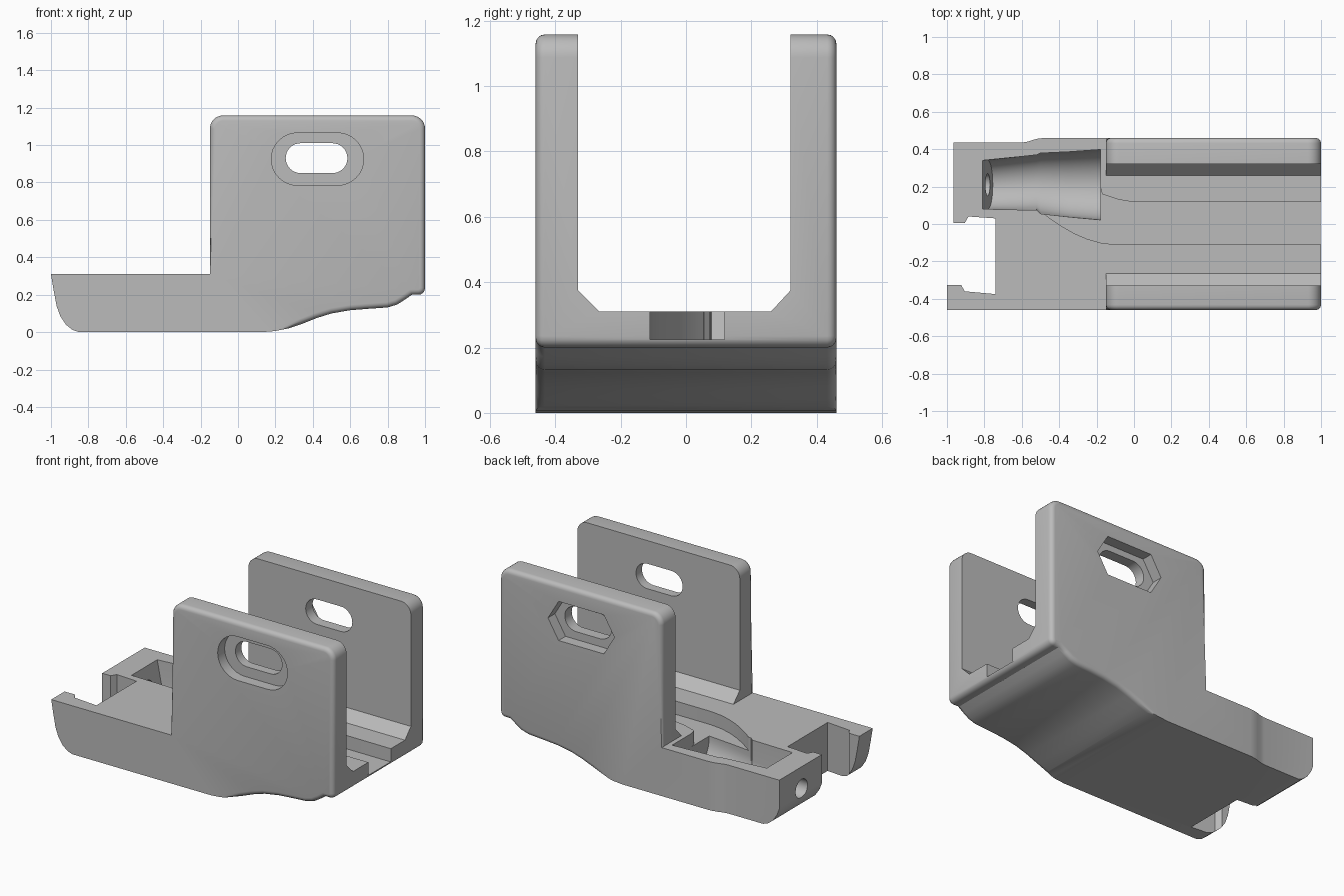
import bpy, bmesh, math
from mathutils import Vector

if "Cube" in bpy.data.objects:
    bpy.data.objects.remove(bpy.data.objects["Cube"])

grey = bpy.data.materials.new("warm_grey")
grey.diffuse_color = (0.5, 0.5, 0.5, 1)
grey.use_nodes = True
grey.node_tree.nodes["Principled BSDF"].inputs["Base Color"].default_value = grey.diffuse_color


def loft(name, rings):
    """Closed solid through a row of equal-sized rings."""
    bm = bmesh.new()
    rows = [[bm.verts.new(p) for p in ring] for ring in rings]
    n = len(rows[0])
    for a, b in zip(rows, rows[1:]):
        for i in range(n):
            bm.faces.new((a[i], a[(i + 1) % n], b[(i + 1) % n], b[i]))
    bm.faces.new(rows[0])
    bm.faces.new(rows[-1])
    bmesh.ops.recalc_face_normals(bm, faces=bm.faces)
    me = bpy.data.meshes.new(name)
    bm.to_mesh(me)
    bm.free()
    ob = bpy.data.objects.new(name, me)
    bpy.context.collection.objects.link(ob)
    me.materials.append(grey)
    return ob


def prism(name, pts, axis, lo, hi):
    """Extrude a 2D outline along an axis."""
    put = {"x": lambda p, d: (d, p[0], p[1]),
           "y": lambda p, d: (p[0], d, p[1]),
           "z": lambda p, d: (p[0], p[1], d)}[axis]
    return loft(name, [[put(p, d) for p in pts] for d in (lo, hi)])


def arc(cx, cz, r, a0, a1, n=8):
    return [(cx + r * math.cos(math.radians(a0 + (a1 - a0) * i / n)),
             cz + r * math.sin(math.radians(a0 + (a1 - a0) * i / n))) for i in range(n + 1)]


def slot(cx, cz, half, r):
    return arc(cx + half - r, cz, r, -90, 90, 16) + arc(cx - half + r, cz, r, 90, 270, 16)


def cut(target, cutter):
    mod = target.modifiers.new("cut", "BOOLEAN")
    mod.operation, mod.solver, mod.object = "DIFFERENCE", "EXACT", cutter
    bpy.context.view_layer.objects.active = target
    bpy.ops.object.modifier_apply(modifier=mod.name)
    bpy.data.objects.remove(cutter)


# Body: side outline with curved underside and tall rear section
outline = ([(-1, 0.31), (-0.985, 0.22), (-0.97, 0.14), (-0.95, 0.085), (-0.92, 0.04),
            (-0.885, 0.012), (-0.85, 0), (0.13, 0), (0.2, 0.006), (0.27, 0.02), (0.34, 0.043),
            (0.42, 0.075), (0.5, 0.1), (0.6, 0.117), (0.7, 0.125), (0.8, 0.132), (0.85, 0.147),
            (0.89, 0.172), (0.93, 0.2)]
           + arc(0.965, 0.235, 0.035, -90, 0, 4) + arc(0.93, 1.088, 0.07, 0, 90)
           + arc(-0.08, 1.088, 0.07, 90, 180) + [(-0.15, 0.31)])
body = prism("bracket_body", outline, "y", -0.46, 0.46)

# Rounded outer rims
bm = bmesh.new()
bm.from_mesh(body.data)
rim = [e for e in bm.edges
       if abs(e.verts[0].co.y - e.verts[1].co.y) < 1e-4
       and (max(v.co.z for v in e.verts) > 0.9 or min(v.co.x for v in e.verts) > 0.25)]
bmesh.ops.bevel(bm, geom=rim, offset=0.028, segments=4, profile=0.5, affect="EDGES")
bm.to_mesh(body.data)
bm.free()

# Gap between the two upright cheeks, with chamfered feet
cut(body, prism("cheek_gap", [(-0.33, 1.3), (-0.33, 0.375), (-0.265, 0.31), (0.26, 0.31),
                              (0.32, 0.375), (0.32, 1.3)], "x", -0.3, 1.2))

# Oblong bolt slots, front recess and rear six-sided recess
cut(body, prism("bolt_slot", slot(0.42, 0.93, 0.165, 0.08), "y", -0.6, 0.6))
cut(body, prism("front_recess", slot(0.425, 0.925, 0.247, 0.14), "y", -0.6, -0.39))
hexagon = [(0.42 + sx * x, 0.925 + z) for sx, x, z in
           ((1, 0.235, 0), (1, 0.16, 0.125), (-1, 0.16, 0.125),
            (-1, 0.235, 0), (-1, 0.16, -0.125), (1, 0.16, -0.125))]
cut(body, prism("rear_recess", hexagon, "y", 0.39, 0.6))

# Notch between the two arms, with small lips at its mouth
cut(body, prism("arm_notch", [(-1.1, -0.325), (-0.925, -0.325), (-0.905, -0.36), (-0.74, -0.375),
                              (-0.74, 0.03), (-0.885, 0.04), (-0.905, 0.005), (-1.1, 0.005)],
                "z", -0.1, 0.5))

# Rear arm is slightly shorter and slimmer
cut(body, prism("arm_tip_trim", [(-1.1, -0.1), (-0.965, -0.1), (-0.965, 0.5), (-1.1, 0.5)],
                "z", -0.1, 0.5))
cut(body, prism("arm_side_trim", [(-1.1, 0.435), (-0.6, 0.435), (-0.57, 0.44), (-0.54, 0.45),
                                  (-0.51, 0.457), (-0.47, 0.461), (-0.47, 0.6), (-1.1, 0.6)],
                "z", -0.1, 0.5))

# Flat channel sweeping into the socket
cut(body, prism("channel", [(1.1, -0.11), (1.1, 0.117), (-0.02, 0.12), (-0.08, 0.13), (-0.17, 0.16),
                            (-0.185, 0.22), (-0.49, 0.22), (-0.5, 0.07), (-0.45, 0.03),
                            (-0.39, -0.01), (-0.32, -0.05), (-0.25, -0.08), (-0.18, -0.1),
                            (-0.1, -0.11)], "z", 0.225, 0.45))


# Round-bottomed socket, narrow then flared
def u_ring(x, y, z, r, lean=0):
    pts = [(y - r, 0.36)] + arc(y, z, r, 180, 360, 20) + [(y + r, 0.36)]
    return [(x + lean * (0.31 - pz), py, pz) for py, pz in pts]


cut(body, loft("socket", [u_ring(-0.81, 0.21, 0.165, 0.13, 0.2), u_ring(-0.52, 0.222, 0.175, 0.148),
                          u_ring(-0.5, 0.217, 0.19, 0.162), u_ring(-0.35, 0.212, 0.205, 0.174),
                          u_ring(-0.18, 0.21, 0.22, 0.188)]))

# Round hole through the arm end into the socket
cut(body, prism("cable_hole", arc(0.21, 0.17, 0.06, 0, 345, 23), "x", -1.1, -0.7))

bpy.ops.object.select_all(action="DESELECT")
body.select_set(True)
bpy.context.view_layer.objects.active = body
bpy.ops.object.shade_smooth_by_angle(angle=math.radians(30))
